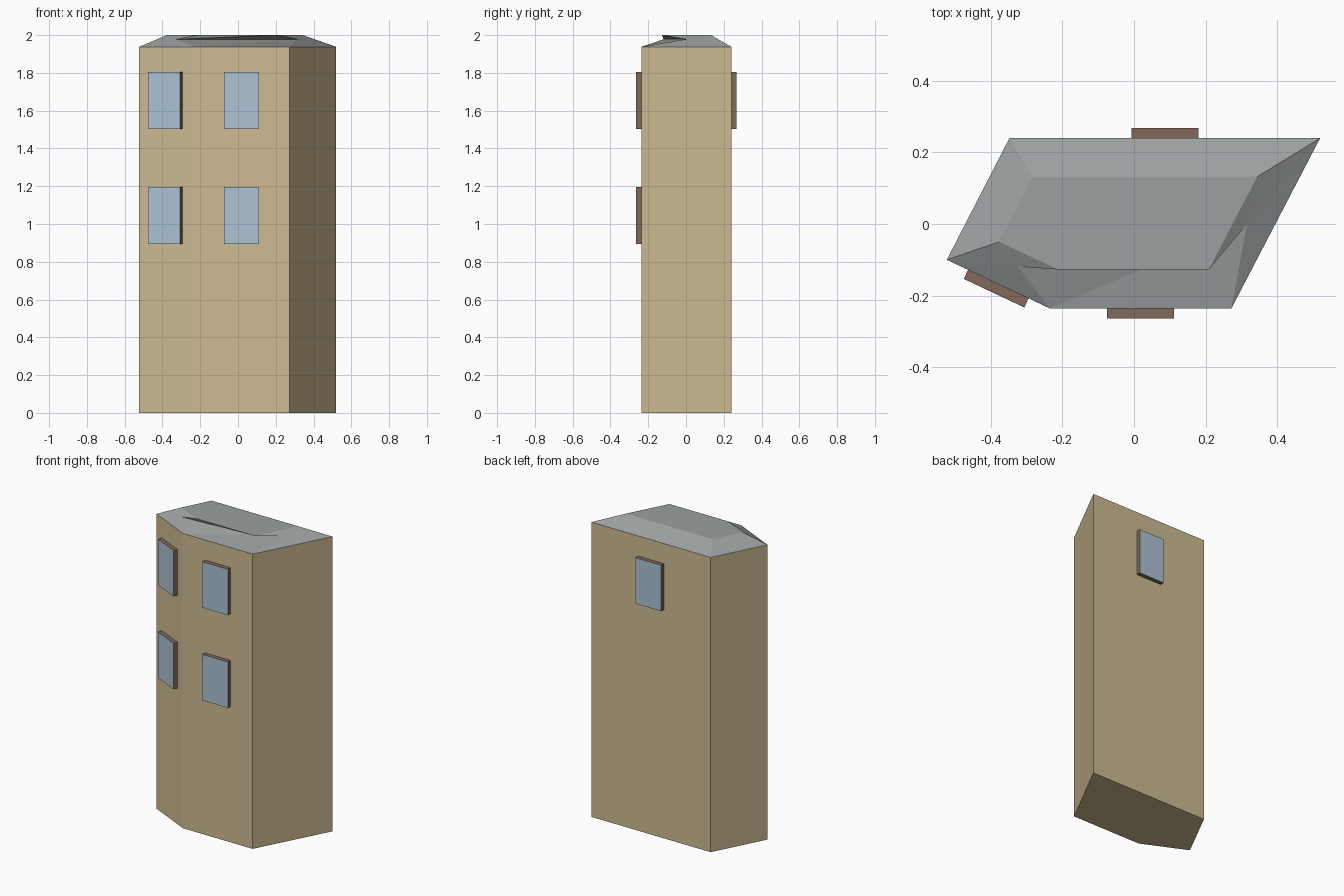
import bpy, bmesh
from mathutils import Vector

if "Cube" in bpy.data.objects:
    bpy.data.objects.remove(bpy.data.objects["Cube"])

H, TOP, MID = 1.938, 2.0, 1.978
# footprint: left, front-left, front-right, back-right, back-left
FOOT = [(-0.523, -0.10), (-0.235, -0.236), (0.272, -0.236), (0.52, 0.24), (-0.348, 0.24)]


def material(name, color):
    m = bpy.data.materials.new(name)
    m.diffuse_color = (*color, 1)
    m.use_nodes = True
    m.node_tree.nodes["Principled BSDF"].inputs["Base Color"].default_value = m.diffuse_color
    return m


WALL = material("tan_wall", (0.62, 0.50, 0.29))
ROOF = material("grey_roof", (0.33, 0.35, 0.35))
FRAME = material("brown_frame", (0.22, 0.14, 0.10))
GLASS = material("blue_glass", (0.42, 0.55, 0.66))


def make(name, bm, mats):
    me = bpy.data.meshes.new(name)
    bm.to_mesh(me)
    bm.free()
    for m in mats:
        me.materials.append(m)
    ob = bpy.data.objects.new(name, me)
    bpy.context.collection.objects.link(ob)
    return ob


# Walls and floor: extruded footprint, open under the roof
bm = bmesh.new()
low = [bm.verts.new((x, y, 0)) for x, y in FOOT]
high = [bm.verts.new((x, y, H)) for x, y in FOOT]
bm.faces.new(low[::-1])
for i in range(5):
    j = (i + 1) % 5
    bm.faces.new((low[i], low[j], high[j], high[i]))
make("building_walls", bm, [WALL])

# Roof: flat inset deck, sloped sides and a notch under the front edge
bm = bmesh.new()
a, b, c, d, e = [bm.verts.new((x, y, H)) for x, y in FOOT]
A, B, C, D, E = [bm.verts.new((x, y, TOP)) for x, y in
                 [(-0.377, -0.05), (-0.212, -0.127), (0.209, -0.127), (0.344, 0.132), (-0.284, 0.132)]]
p = bm.verts.new((-0.325, -0.119, MID))
q = bm.verts.new((0.316, 0.0, MID))
for f in [(A, B, C, D, E), (d, e, E, D), (e, a, A, E),      # deck, back, left
          (a, b, p), (a, p, A), (p, B, A),                  # angled front
          (c, d, q), (q, d, D), (q, D, C),                  # right
          (b, c, q), (b, q, p), (p, q, C), (p, C, B)]:      # front and notch
    bm.faces.new(f)
make("roof", bm, [ROOF])


# Windows: shallow boxes centred on a wall, glass on the outer face
def window(name, side, z, w=0.187, h=0.302, depth=0.028):
    s, t = Vector((*FOOT[side], 0)), Vector((*FOOT[(side + 1) % 5], 0))
    along = (t - s).normalized()
    out = Vector((along.y, -along.x, 0))
    mid = (s + t) / 2 + Vector((0, 0, z))
    bm = bmesh.new()
    bmesh.ops.create_cube(bm, size=1)
    for v in bm.verts:
        x, y, k = v.co
        v.co = mid + along * x * w + out * (0.5 - y) * depth + Vector((0, 0, k * h))
    bm.normal_update()
    for f in bm.faces:
        f.material_index = int((f.calc_center_median() - mid).dot(out) > depth * 0.9)
    make(name, bm, [FRAME, GLASS])


for name, side, z in [("angled_window_upper", 0, 1.655), ("angled_window_lower", 0, 1.045),
                      ("front_window_upper", 1, 1.655), ("front_window_lower", 1, 1.045),
                      ("back_window_upper", 3, 1.655)]:
    window(name, side, z)
